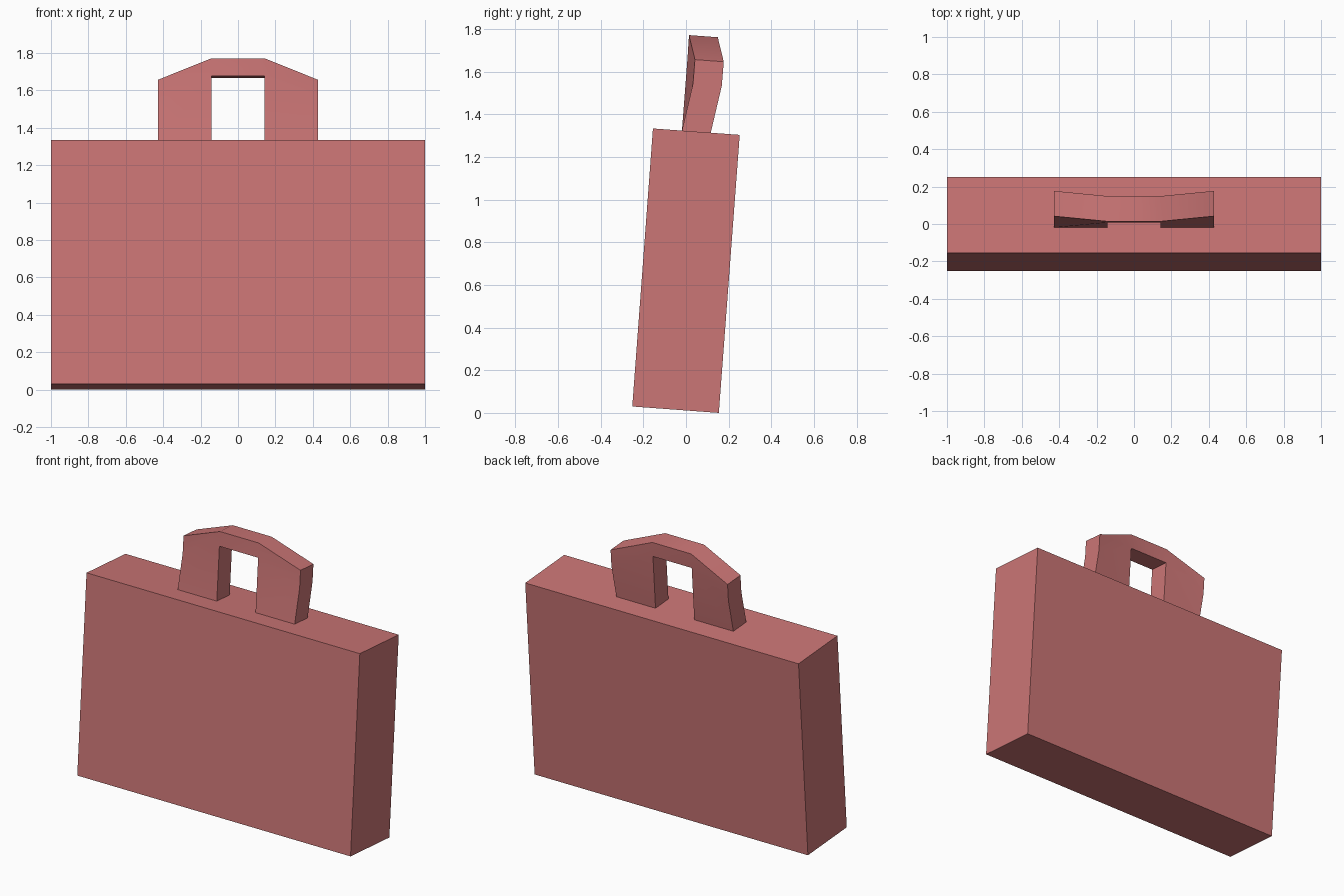
import bpy, bmesh, math
from mathutils import Vector

if "Cube" in bpy.data.objects:
    bpy.data.objects.remove(bpy.data.objects["Cube"])

mat = bpy.data.materials.new("dusty_red")
mat.diffuse_color = (0.6, 0.18, 0.18, 1)
mat.use_nodes = True
mat.node_tree.nodes["Principled BSDF"].inputs["Base Color"].default_value = mat.diffuse_color


def extruded(name, faces, depth):
    """Extrude a sheet of polygons along depth into a closed solid."""
    bm = bmesh.new()
    for pts in faces:
        bm.faces.new([bm.verts.new(p) for p in pts])
    bmesh.ops.remove_doubles(bm, verts=bm.verts, dist=1e-5)
    sheet = bm.faces[:]
    new = bmesh.ops.extrude_face_region(bm, geom=sheet, use_keep_orig=True)["geom"]
    bmesh.ops.translate(bm, vec=Vector(depth),
                        verts=[v for v in new if isinstance(v, bmesh.types.BMVert)])
    bmesh.ops.recalc_face_normals(bm, faces=bm.faces)
    mesh = bpy.data.meshes.new(name)
    bm.to_mesh(mesh)
    bm.free()
    mesh.materials.append(mat)
    ob = bpy.data.objects.new(name, mesh)
    bpy.context.collection.objects.link(ob)
    return ob


# Case body: a box leaning slightly backwards
body_profile = [(-0.252, 0.03), (0.154, 0), (0.252, 1.304), (-0.155, 1.334)]
extruded("case_body", [[(-1, y, z) for y, z in body_profile]], (2, 0, 0))

# Handle: rows of (outer, inner) front points from the base to the top
rows = [((0.428, -0.019, 1.324), (0.142, -0.019, 1.324)),
        ((0.428, 0.033, 1.545), (0.142, 0.008, 1.677)),
        ((0.428, 0.042, 1.657), (0.142, 0.014, 1.772))]


def flip(p):
    return (-p[0], p[1], p[2])


faces = []
for (o0, i0), (o1, i1) in zip(rows, rows[1:]):
    leg = [i0, o0, o1, i1]
    faces += [leg, [flip(p) for p in reversed(leg)]]
under, top = rows[1][1], rows[2][1]
faces.append([flip(under), under, top, flip(top)])  # grip bar
handle = extruded("handle", faces, (0, 0.135, -0.01))

# Smooth the gentle bends in the handle, keep real corners sharp
bpy.context.view_layer.objects.active = handle
handle.select_set(True)
bpy.ops.object.shade_smooth_by_angle(angle=math.radians(30))
